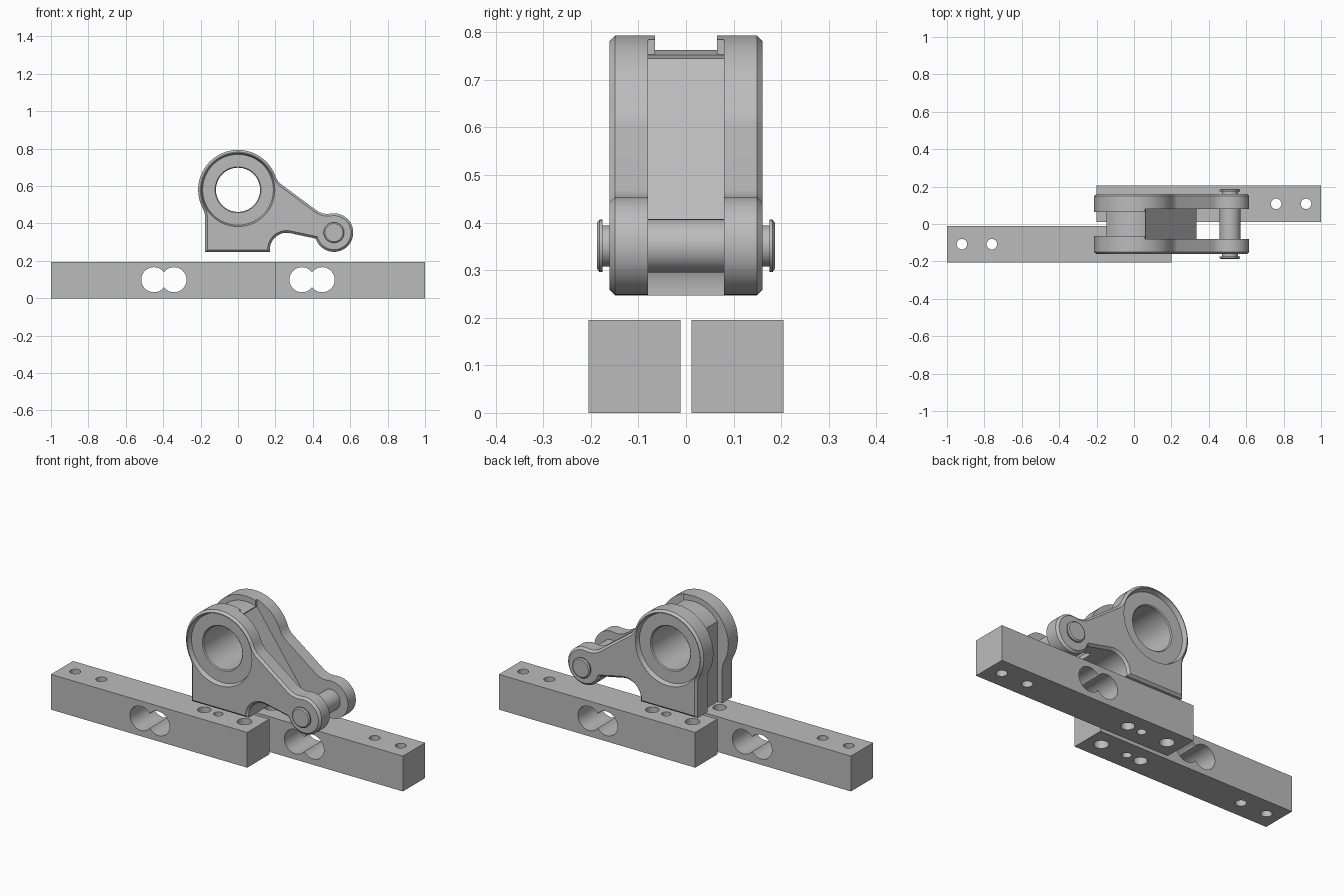
import bpy, bmesh
from math import cos, sin, radians
from mathutils import Matrix, Vector

old = bpy.data.objects.get("Cube")
if old:
    bpy.data.objects.remove(old, do_unlink=True)

steel = bpy.data.materials.new("plain_grey")
steel.use_nodes = True
GREY = (0.5, 0.5, 0.5, 1)
steel.diffuse_color = GREY
steel.node_tree.nodes["Principled BSDF"].inputs["Base Color"].default_value = GREY


def arc(cx, cz, r, a, b, n=12):
    return [(cx + r * cos(radians(a + (b - a) * i / n)),
             cz + r * sin(radians(a + (b - a) * i / n))) for i in range(n + 1)]


def clean(pts):
    """Drop repeated points."""
    out = []
    for p in pts:
        if not out or (Vector(p) - Vector(out[-1])).length > 0.002:
            out.append(p)
    return out


def inset(pts, d):
    """Move a counter-clockwise outline inwards."""
    out = []
    for i, p in enumerate(pts):
        p = Vector(p)
        a = (p - Vector(pts[i - 1])).normalized()
        b = (Vector(pts[(i + 1) % len(pts)]) - p).normalized()
        na, nb = Vector((-a.y, a.x)), Vector((-b.y, b.x))
        out.append(tuple(p + (na + nb) * d / (1 + na.dot(nb))))
    return out


def skin(name, loops, matrix=None):
    """Solid through outlines in xz, each at its own y."""
    bm = bmesh.new()
    rings = [[bm.verts.new((x, y, z)) for x, z in pts] for pts, y in loops]
    for r, s in zip(rings, rings[1:]):
        for i in range(len(r)):
            bm.faces.new((r[i - 1], r[i], s[i], s[i - 1]))
    bm.faces.new(rings[0])
    bm.faces.new(rings[-1])
    if matrix:
        bm.transform(matrix)
    bmesh.ops.recalc_face_normals(bm, faces=bm.faces)
    mesh = bpy.data.meshes.new(name)
    bm.to_mesh(mesh)
    bm.free()
    mesh.materials.append(steel)
    ob = bpy.data.objects.new(name, mesh)
    bpy.context.collection.objects.link(ob)
    return ob


def turned(name, x, z, profile, n=48, matrix=None):
    """Round solid along y from (radius, y) pairs."""
    return skin(name, [(arc(x, z, r, 0, 360, n)[:-1], y) for r, y in profile], matrix)


def activate(ob):
    bpy.ops.object.select_all(action='DESELECT')
    ob.select_set(True)
    bpy.context.view_layer.objects.active = ob


def cut(ob, cutter):
    mod = ob.modifiers.new("cut", 'BOOLEAN')
    mod.operation = 'DIFFERENCE'
    mod.solver = 'EXACT'
    mod.object = cutter
    activate(ob)
    bpy.ops.object.modifier_apply(modifier=mod.name)
    bpy.data.objects.remove(cutter, do_unlink=True)


def smooth(ob):
    activate(ob)
    bpy.ops.object.shade_smooth_by_angle(angle=radians(30))


# Base bars: the second is the first turned half round
upright = Matrix.Rotation(radians(90), 4, 'X')
for name, turn in (("front_bar", 0), ("back_bar", 180)):
    spin = Matrix.Rotation(radians(turn), 4, 'Z')
    box = [(-1, 0), (0.2, 0), (0.2, 0.195), (-1, 0.195)]
    bar = skin(name, [(box, -0.205), (box, -0.012)], spin)
    for x in (-0.45, -0.342):
        cut(bar, turned("side_cutter", x, 0.099, [(0.067, -0.3), (0.067, 0.05)], 48, spin))
    for x, r in ((-0.92, 0.028), (-0.76, 0.028), (-0.13, 0.034), (-0.045, 0.024), (0.115, 0.037)):
        place = spin @ Matrix.Translation((x, -0.108, 0)) @ upright
        cut(bar, turned("hole_cutter", 0, 0, [(r, -0.1), (r, 0.3)], 32, place))
    smooth(bar)

# Bracket outline: foot, underside, eye, sloping arm, ring
FOOT, RING_Z, RING_R = 0.247, 0.58, 0.213
EYE_X, EYE_Z, EYE_R = 0.513, 0.351, 0.103
underside = arc(0.26, 0.26, 0.09, 180, 78)
outline = clean(
    [(-0.176, FOOT), (0.17, FOOT)] + underside
    + arc(EYE_X, EYE_Z, EYE_R, 198, 460, 40)
    + arc(0.478, 0.551, 0.1, 280, 234, 8)
    + arc(0.294, 0.687, 0.1, 234, 200, 8)
    + arc(0, RING_Z, RING_R, 20, 208, 48)
    + arc(-0.276, 0.433, 0.1, 28, 0, 6))


def bore_cutter():
    """Bore with a shallow tapered recess at each end."""
    half = [(0.197, 0.2), (0.197, 0.161), (0.189, 0.136), (0.123, 0.136), (0.118, 0.131)]
    return turned("bore_cutter", 0, RING_Z,
                  [(r, -y) for r, y in half] + [(r, y) for r, y in reversed(half)], 64)


# Side cheeks with chamfered outer edges, and thicker pads behind the ring
STEP = 0.06
pad_outline = [p for p in outline if p[0] < STEP]
foot_end = pad_outline.index((-0.176, FOOT)) + 1
ring_top = (STEP, RING_Z + (RING_R ** 2 - STEP ** 2) ** 0.5)
pad_outline = pad_outline[:foot_end] + [(STEP, FOOT), ring_top] + pad_outline[foot_end:]
for side, s in (("front", -1), ("back", 1)):
    cheek = skin(side + "_cheek", [(outline, s * 0.08), (outline, s * 0.149),
                                   (inset(outline, 0.012), s * 0.161)])
    pad = skin(side + "_ring_pad", [(pad_outline, s * 0.065), (pad_outline, s * 0.08)])
    for ob in (cheek, pad):
        cut(ob, bore_cutter())
        smooth(ob)

# Centre web joining the cheeks
web_outline = clean([(-0.147, FOOT), (0.17, FOOT)] + underside
                    + [(0.335, 0.336), (0.335, 0.36), (0.06, 0.745)]
                    + arc(0, RING_Z, 0.183, 70, 143, 16))
web = skin("centre_web", [(web_outline, -0.08), (web_outline, 0.08)])
cut(web, bore_cutter())
smooth(web)

# Cross pin with grooved, chamfered ends
end = [(0.048, 0.187), (0.055, 0.182), (0.055, 0.175), (0.043, 0.175), (0.043, 0.155), (0.056, 0.155)]
pin = turned("cross_pin", EYE_X, EYE_Z,
             [(r, -y) for r, y in end] + [(r, y) for r, y in reversed(end)])
smooth(pin)
